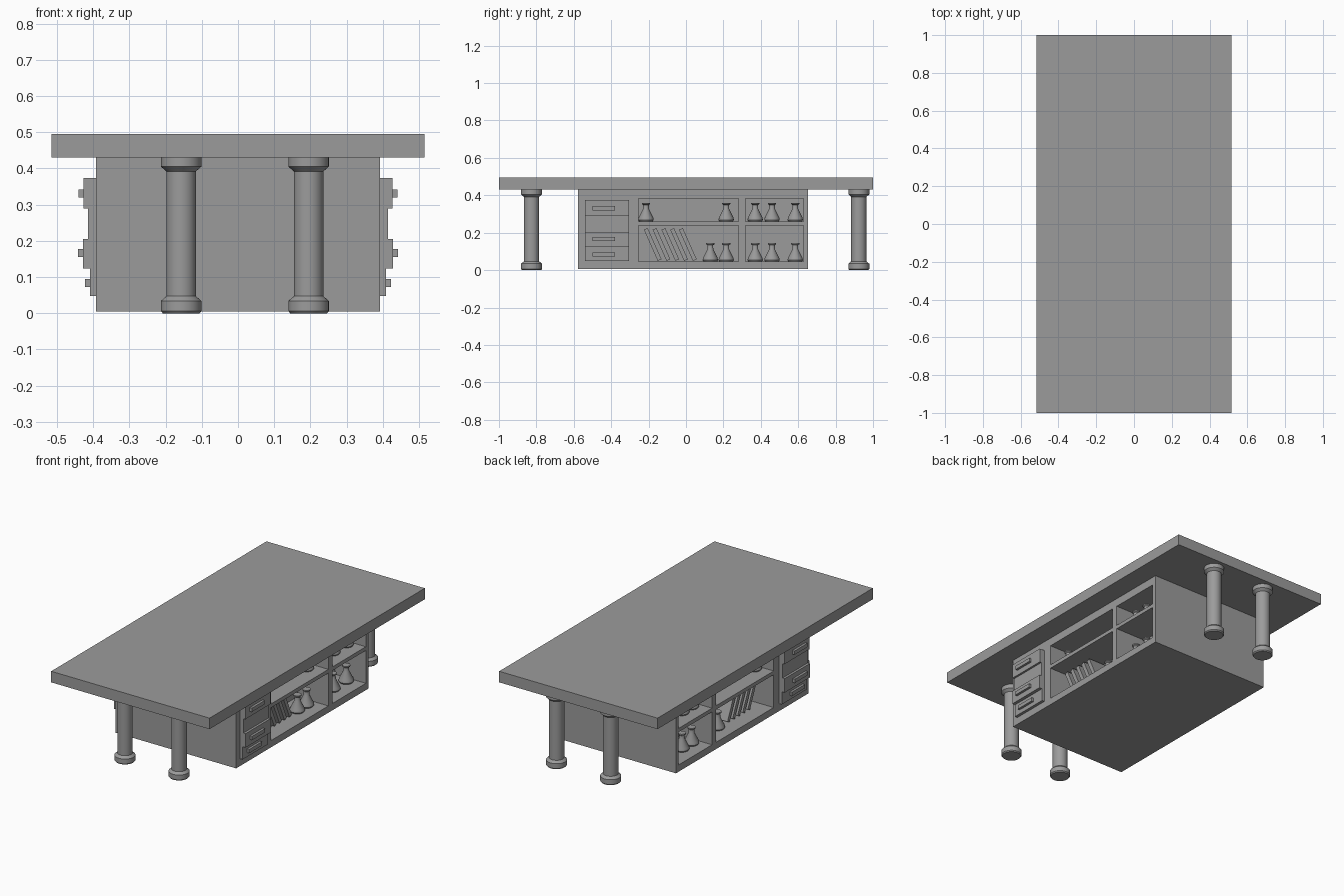
import bpy, bmesh, math
from mathutils import Matrix

cube = bpy.data.objects.get("Cube")
if cube:
    bpy.data.objects.remove(cube, do_unlink=True)

GREY = (0.33, 0.33, 0.33, 1)
mat = bpy.data.materials.new("plain grey")
mat.use_nodes = True
mat.diffuse_color = GREY
mat.node_tree.nodes["Principled BSDF"].inputs["Base Color"].default_value = GREY


def add_object(name, bm):
    mesh = bpy.data.meshes.new(name)
    bmesh.ops.recalc_face_normals(bm, faces=bm.faces)
    bm.to_mesh(mesh)
    bm.free()
    mesh.materials.append(mat)
    obj = bpy.data.objects.new(name, mesh)
    bpy.context.collection.objects.link(obj)
    return obj


def box(name, x, y, z, tilt=0):
    """Box between (min, max) pairs, optionally tilted about the x axis."""
    spans = (x, y, z)
    size = [abs(b - a) for a, b in spans]
    centre = [(a + b) / 2 for a, b in spans]
    bm = bmesh.new()
    bmesh.ops.create_cube(bm, size=1, matrix=Matrix.Translation(centre)
                          @ Matrix.Rotation(tilt, 4, 'X') @ Matrix.Diagonal((*size, 1)))
    return add_object(name, bm)


def lathe(name, profile, location, steps):
    """Spin a (radius, height) profile that starts and ends on the axis."""
    bm = bmesh.new()
    verts = [bm.verts.new((r, 0, z)) for r, z in profile]
    edges = [bm.edges.new(pair) for pair in zip(verts, verts[1:])]
    bmesh.ops.spin(bm, geom=verts + edges, cent=(0, 0, 0), axis=(0, 0, 1),
                   angle=math.tau, steps=steps)
    bmesh.ops.remove_doubles(bm, verts=bm.verts, dist=0.0001)
    obj = add_object(name, bm)
    obj.location = location
    bpy.ops.object.select_all(action='DESELECT')
    obj.select_set(True)
    bpy.context.view_layer.objects.active = obj
    bpy.ops.object.shade_smooth_by_angle(angle=math.radians(30))
    return obj


# Table top and cabinet
box("table_top", (-0.515, 0.515), (-1, 1), (0.43, 0.495))
cabinet = box("cabinet", (-0.392, 0.392), (-0.577, 0.653), (0.005, 0.43))

# Open shelves cut into both long sides
SHELF_Y = ((-0.255, 0.28), (0.318, 0.628))
SHELF_Z = ((0.045, 0.238), (0.26, 0.382))
for side in (-1, 1):
    for y in SHELF_Y:
        for z in SHELF_Z:
            cutter = box("shelf_cutter", (side * 0.19, side * 0.5), y, z)
            cutter.hide_render = True
            mod = cabinet.modifiers.new("shelf", 'BOOLEAN')
            mod.operation = 'DIFFERENCE'
            mod.solver = 'EXACT'
            mod.object = cutter
            bpy.context.view_layer.objects.active = cabinet
            bpy.ops.object.modifier_apply(modifier=mod.name)
            bpy.data.objects.remove(cutter, do_unlink=True)

# Columns
COLUMN = [(0, 0), (0.051, 0), (0.056, 0.006), (0.056, 0.034), (0.041, 0.047),
          (0.041, 0.392), (0.056, 0.405), (0.056, 0.432), (0, 0.432)]
for x in (-0.157, 0.195):
    for y in (-0.826, 0.924):
        lathe("column", COLUMN, (x, y, 0), 32)

# Drawers: bottom, top, front distance, handle height
DRAWERS = ((0.048, 0.123, 0.409, 0.084), (0.123, 0.205, 0.428, 0.166),
           (0.205, 0.289, 0.414, None), (0.289, 0.374, 0.426, 0.331))
# Flask positions on the lower and upper shelves
FLASKS = {0.045: (0.13, 0.215, 0.37, 0.46, 0.584),
          0.26: (-0.214, 0.215, 0.37, 0.46, 0.584)}
FLASK = [(0, 0), (0.036, 0), (0.041, 0.008), (0.039, 0.02), (0.016, 0.066),
         (0.015, 0.088), (0.022, 0.093), (0.022, 0.1), (0, 0.1)]

for side in (-1, 1):
    for low, high, front, grip in DRAWERS:
        box("drawer", (side * 0.36, side * front), (-0.541, -0.306), (low, high))
        if grip:
            box("drawer_handle", (side * front, side * (front + 0.014)),
                (-0.5, -0.38), (grip - 0.011, grip + 0.011))
    for floor, places in FLASKS.items():
        for y in places:
            lathe("flask", FLASK, (side * 0.295, y, floor), 20)
    # Leaning books
    for i in range(5):
        y = -0.178 + i * 0.047
        box("book", (side * 0.2, side * 0.31), (y - 0.011, y + 0.011),
            (0.046, 0.228), tilt=math.radians(24))
